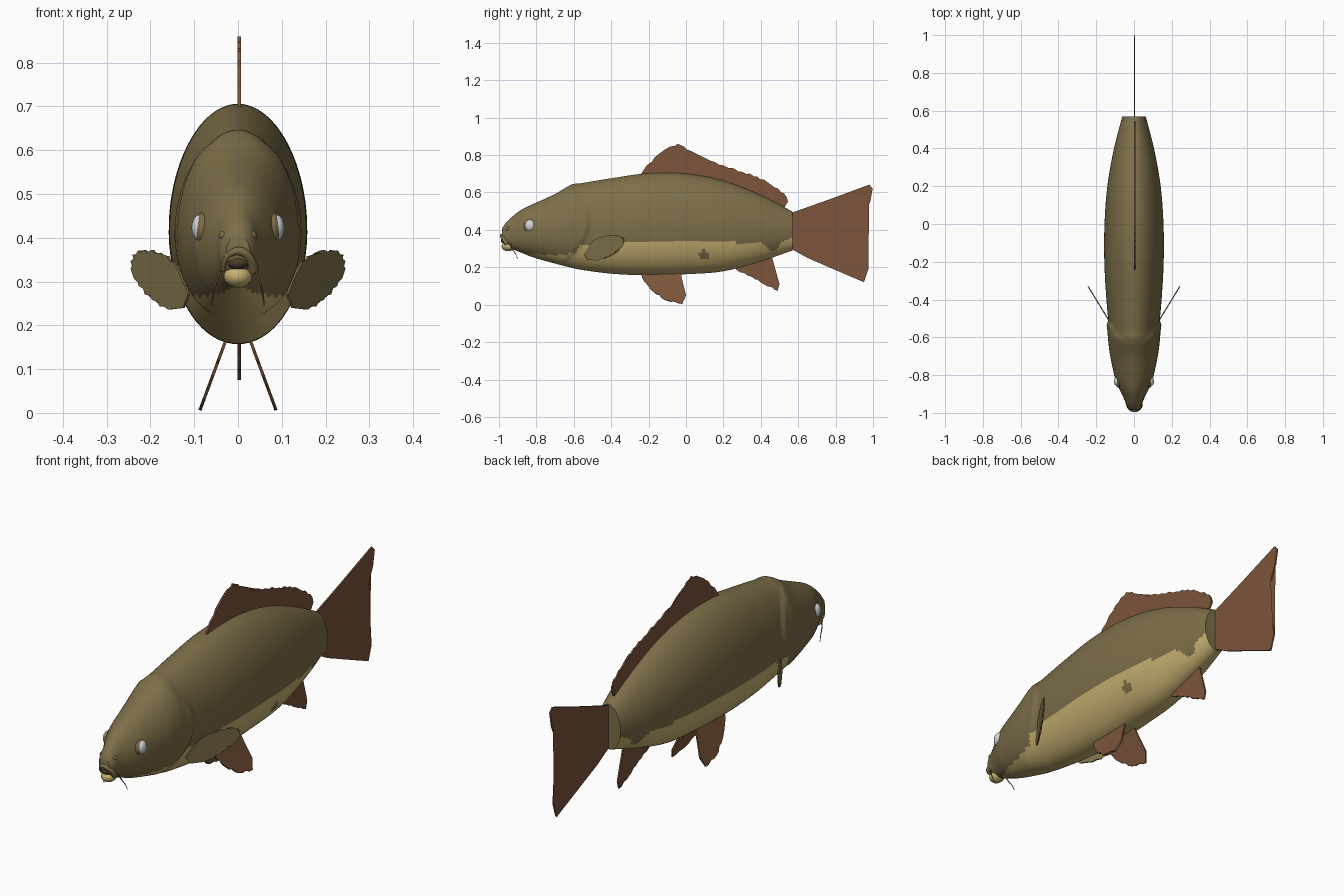
import bpy, bmesh, math
from mathutils import Vector

if "Cube" in bpy.data.objects:
    bpy.data.objects.remove(bpy.data.objects["Cube"])


def material(name, rgb):
    m = bpy.data.materials.new(name)
    m.diffuse_color = (*rgb, 1)
    m.use_nodes = True
    m.node_tree.nodes["Principled BSDF"].inputs["Base Color"].default_value = m.diffuse_color
    return m


OLIVE = material("olive back", (0.205, 0.158, 0.066))
TAN = material("tan belly", (0.57, 0.44, 0.165))
BROWN = material("brown fin", (0.20, 0.09, 0.043))
WHITE = material("pale eye", (0.66, 0.68, 0.72))
DARK = material("dark mouth", (0.07, 0.045, 0.022))


def finish(bm, name, mats, smooth=True):
    bmesh.ops.recalc_face_normals(bm, faces=bm.faces)
    me = bpy.data.meshes.new(name)
    bm.to_mesh(me)
    bm.free()
    for m in mats:
        me.materials.append(m)
    ob = bpy.data.objects.new(name, me)
    bpy.context.collection.objects.link(ob)
    if smooth:
        bpy.context.view_layer.objects.active = ob
        ob.select_set(True)
        bpy.ops.object.shade_smooth_by_angle(angle=math.radians(40))
        ob.select_set(False)
    return ob


def linear(pts, t):
    for a, b in zip(pts, pts[1:]):
        if t <= b[0]:
            f = max(0, (t - a[0]) / (b[0] - a[0]))
            return a[1] + f * (b[1] - a[1])
    return pts[-1][1]


# Body stations: y, bottom z, top z, half width
STATIONS = [(-0.985, 0.345, 0.405, 0.026), (-0.965, 0.315, 0.435, 0.040),
            (-0.93, 0.298, 0.470, 0.050), (-0.88, 0.278, 0.508, 0.075),
            (-0.82, 0.254, 0.537, 0.100), (-0.70, 0.220, 0.592, 0.122),
            (-0.61, 0.197, 0.643, 0.130), (-0.57, 0.188, 0.648, 0.131),
            (-0.40, 0.166, 0.676, 0.146), (-0.20, 0.157, 0.703, 0.157),
            (0.0, 0.163, 0.701, 0.156), (0.20, 0.179, 0.663, 0.141),
            (0.40, 0.232, 0.586, 0.106), (0.57, 0.290, 0.498, 0.062)]


def section(y):
    """Smooth interpolation of the stations."""
    S = STATIONS
    i = 0
    while i < len(S) - 2 and y > S[i + 1][0]:
        i += 1
    a, b = S[i], S[i + 1]
    p, n = S[max(i - 1, 0)], S[min(i + 2, len(S) - 1)]
    h = b[0] - a[0]
    t = (y - a[0]) / h
    out = []
    for k in (1, 2, 3):
        ma = (b[k] - p[k]) / (b[0] - p[0]) * h
        mb = (n[k] - a[k]) / (n[0] - a[0]) * h
        out.append((2*t**3 - 3*t*t + 1) * a[k] + (t**3 - 2*t*t + t) * ma
                   + (3*t*t - 2*t**3) * b[k] + (t**3 - t*t) * mb)
    return out


def gill_bulge(y, z):
    """Cheek plate that swells backwards and drops off at a curved edge."""
    edge = -0.53 - 3 * (z - 0.44) ** 2
    if y > edge:
        return max(0, 1 - (y - edge) / 0.02) * 0.011
    return max(0, min(1, (y + 0.78) / (edge + 0.78))) * 0.011


# Upper limit of the pale belly along the length
BELLY = [(-0.95, 0.30), (-0.85, 0.275), (-0.7, 0.265), (-0.6, 0.275), (-0.57, 0.325),
         (0.2, 0.332), (0.40, 0.332), (0.43, 0.31), (0.46, 0.285), (0.49, 0.295),
         (0.50, 0.32), (0.53, 0.35), (0.57, 0.355)]

# Body
bm = bmesh.new()
RINGS, SIDES = 170, 72
rings = []
for i in range(RINGS + 1):
    y = -0.985 + 1.555 * i / RINGS
    lo, hi, w = section(y)
    ring = []
    for j in range(SIDES):
        a = 2 * math.pi * j / SIDES
        c, s = math.cos(a), math.sin(a)
        z = (lo + hi) / 2 + (hi - lo) / 2 * s
        x = w * c * (1 - 0.05 * s) + gill_bulge(y, z) * c
        ring.append(bm.verts.new((x, y, z)))
    rings.append(ring)
for r, q in zip(rings, rings[1:]):
    for j in range(SIDES):
        k = (j + 1) % SIDES
        bm.faces.new((r[j], r[k], q[k], q[j]))
bm.faces.new(rings[0])
bm.faces.new(rings[-1])
for f in bm.faces:
    c = f.calc_center_median()
    spot = c.x > 0 and math.hypot(c.y - 0.095, c.z - 0.265) < 0.026
    f.material_index = int(c.z < linear(BELLY, c.y) and not spot)
finish(bm, "body", [OLIVE, TAN])


def fin(name, outline, place, mat, thick=0.006, jag=0.0, free=(0, 0)):
    """Thin plate from a 2D outline; segments in the free range get a ragged edge.
    place maps (u, v) to a point and a sideways direction."""
    pts = []
    n = len(outline)
    for i, p in enumerate(outline):
        q = outline[(i + 1) % n]
        pts.append(p)
        if jag and free[0] <= i < free[1]:
            d = Vector(q) - Vector(p)
            nrm = Vector((d.y, -d.x)).normalized() * jag
            for t, k in ((0.3, 1), (0.5, -1), (0.8, 1)):
                m = Vector(p) + d * t + nrm * k
                pts.append((m.x, m.y))
    bm = bmesh.new()
    sides = []
    for s in (1, -1):
        sides.append([bm.verts.new(place(u, v)[0] + place(u, v)[1] * thick * s / 2)
                      for u, v in pts])
    bm.faces.new(sides[0])
    bm.faces.new(sides[1][::-1])
    m = len(pts)
    for i in range(m):
        k = (i + 1) % m
        bm.faces.new((sides[0][k], sides[0][i], sides[1][i], sides[1][k]))
    bmesh.ops.triangulate(bm, faces=[f for f in bm.faces if len(f.verts) > 4])
    return finish(bm, name, [mat], smooth=False)


def middle(u, v):
    return Vector((0.003, u, v)), Vector((1, 0, 0))


# Fins on the centre line
fin("dorsal_fin", [(-0.24, 0.70), (-0.21, 0.745), (-0.12, 0.825), (-0.045, 0.86), (0.02, 0.825),
                   (0.10, 0.775), (0.20, 0.745), (0.30, 0.71), (0.38, 0.685), (0.45, 0.645),
                   (0.525, 0.595), (0.545, 0.55), (0.52, 0.51), (0.40, 0.57), (0.2, 0.645),
                   (0.0, 0.685), (-0.2, 0.685)], middle, BROWN, 0.008, 0.004, (1, 11))
fin("tail_fin", [(0.56, 0.30), (0.56, 0.49), (0.75, 0.557), (0.98, 0.642), (0.998, 0.62),
                 (0.985, 0.55), (0.955, 0.485), (0.90, 0.425), (0.86, 0.395), (0.855, 0.36),
                 (0.875, 0.325), (0.94, 0.28), (0.97, 0.235), (0.975, 0.19), (0.952, 0.12),
                 (0.80, 0.185), (0.65, 0.25)], middle, BROWN, 0.007)
fin("anal_fin", [(0.26, 0.21), (0.27, 0.185), (0.35, 0.15), (0.42, 0.11), (0.49, 0.075),
                 (0.50, 0.11), (0.475, 0.20), (0.455, 0.27)], middle, BROWN, 0.008, 0.003, (1, 4))


# Paired fins, eyes and barbels
def tube(name, pts, r, mat):
    cu = bpy.data.curves.new(name, 'CURVE')
    cu.dimensions = '3D'
    cu.bevel_depth = r
    cu.bevel_resolution = 2
    cu.use_fill_caps = True
    sp = cu.splines.new('POLY')
    sp.points.add(len(pts) - 1)
    for i, p in enumerate(pts):
        sp.points[i].co = (*p, 1)
        sp.points[i].radius = 1 - 0.6 * i / (len(pts) - 1)
    cu.materials.append(mat)
    ob = bpy.data.objects.new(name, cu)
    bpy.context.collection.objects.link(ob)


def ball(name, loc, size, mat):
    bm = bmesh.new()
    bmesh.ops.create_uvsphere(bm, u_segments=24, v_segments=14, radius=1)
    for v in bm.verts:
        v.co = Vector(loc) + v.co * Vector(size)
    finish(bm, name, [mat])


for side, tag in ((1, "right"), (-1, "left")):
    def pelvic(u, v):
        return Vector((side * (0.03 + (0.16 - v) * 0.37), u, v)), Vector((0.94, 0, side * 0.35))

    def pectoral(u, v):
        return (Vector((side * (0.118 + (u + 0.535) * 0.61), u, v)),
                Vector((0.85, -0.52 * side, 0)))

    fin(tag + "_pelvic_fin", [(-0.24, 0.175), (-0.235, 0.145), (-0.18, 0.075), (-0.11, 0.025),
                              (-0.02, 0.006), (0.0, 0.05), (-0.02, 0.13), (-0.03, 0.18)],
        pelvic, BROWN, 0.007, 0.003, (1, 4))
    fin(tag + "_pectoral_fin", [(-0.545, 0.27), (-0.52, 0.31), (-0.49, 0.345), (-0.44, 0.365),
                                (-0.38, 0.372), (-0.338, 0.362), (-0.33, 0.33), (-0.36, 0.29),
                                (-0.41, 0.258), (-0.47, 0.236), (-0.525, 0.24)],
        pectoral, OLIVE, 0.006, 0.004, (2, 9))
    ball(tag + "_eye_rim", (side * 0.079, -0.83, 0.42), (0.021, 0.037, 0.038), OLIVE)
    ball(tag + "_eye", (side * 0.087, -0.833, 0.423), (0.019, 0.026, 0.03), WHITE)
    ball(tag + "_nostril", (side * 0.032, -0.952, 0.405), (0.011, 0.014, 0.011), OLIVE)
    tube(tag + "_barbel", [(side * 0.04, -0.94, 0.325), (side * 0.05, -0.93, 0.30),
                           (side * 0.057, -0.91, 0.27), (side * 0.06, -0.90, 0.245)],
         0.003, OLIVE)

# Mouth: upper lip arch, dark gap and pale lower jaw
tube("upper_lip", [(0.034 * math.cos(a), -0.957 - 0.03 * math.sin(a), 0.325 + 0.045 * math.sin(a))
                   for a in [math.pi * i / 12 for i in range(13)]], 0.013, OLIVE)
ball("mouth_gap", (0, -0.968, 0.343), (0.026, 0.022, 0.016), DARK)
ball("lower_jaw", (0, -0.95, 0.312), (0.033, 0.036, 0.026), TAN)
